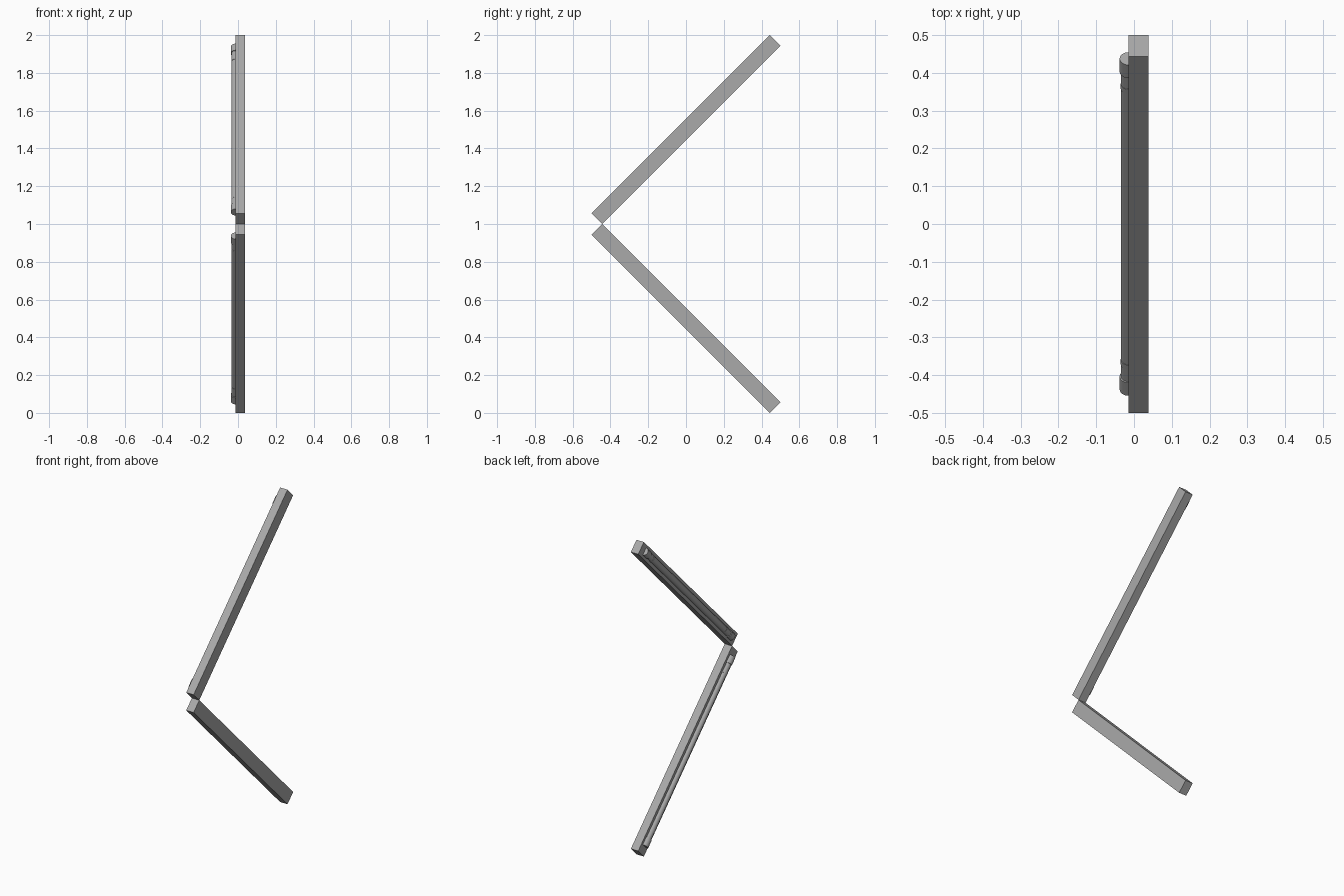
import bpy
from math import radians, sqrt
from mathutils import Matrix, Vector

cube = bpy.data.objects.get("Cube")
if cube:
    bpy.data.objects.remove(cube, do_unlink=True)

mat = bpy.data.materials.new("grey metal")
mat.use_nodes = True
GREY = (0.4, 0.4, 0.4, 1)
mat.diffuse_color = GREY
mat.node_tree.nodes["Principled BSDF"].inputs["Base Color"].default_value = GREY

WIDTH = 0.08                        # bar width in the side plane
LENGTH = sqrt(2) - WIDTH            # bar length along its slope
BACK, FACE = 0.038, -0.014          # x of the plain side and of the lamp side


def finish(name, frame, local, smooth=False):
    """Name and colour the new part, then move it into the bar's frame."""
    ob = bpy.context.object
    ob.name = name
    ob.data.materials.append(mat)
    ob.data.transform(frame @ local)
    if smooth:
        bpy.ops.object.shade_smooth_by_angle(angle=radians(35))


def housing(name, frame):
    bpy.ops.mesh.primitive_cube_add(size=1)
    size = Matrix.Diagonal((BACK - FACE, WIDTH, LENGTH, 1))
    finish(name, frame, Matrix.Translation(((BACK + FACE) / 2, 0, 0)) @ size)


def cylinder(name, frame, radius, start, end):
    bpy.ops.mesh.primitive_cylinder_add(vertices=32, radius=radius, depth=end - start)
    finish(name, frame, Matrix.Translation((FACE, 0, (start + end) / 2)), True)


# Two sloping lamps, meeting corner to corner in a sideways V
for side, tilt, height in (("upper", -45, 1.5), ("lower", 45, 0.5)):
    frame = Matrix.Translation(Vector((0, 0, height))) @ Matrix.Rotation(radians(tilt), 4, "X")
    housing(side + "_housing", frame)
    cylinder(side + "_tube", frame, 0.020, -0.6, 0.6)
    for end, sign in (("top", 1), ("bottom", -1)):
        for part, radius, a, b in (("cap", 0.024, 0.570, 0.619), ("ring", 0.0212, 0.507, 0.525)):
            cylinder(f"{side}_{end}_{part}", frame, radius, *sorted((sign * a, sign * b)))
